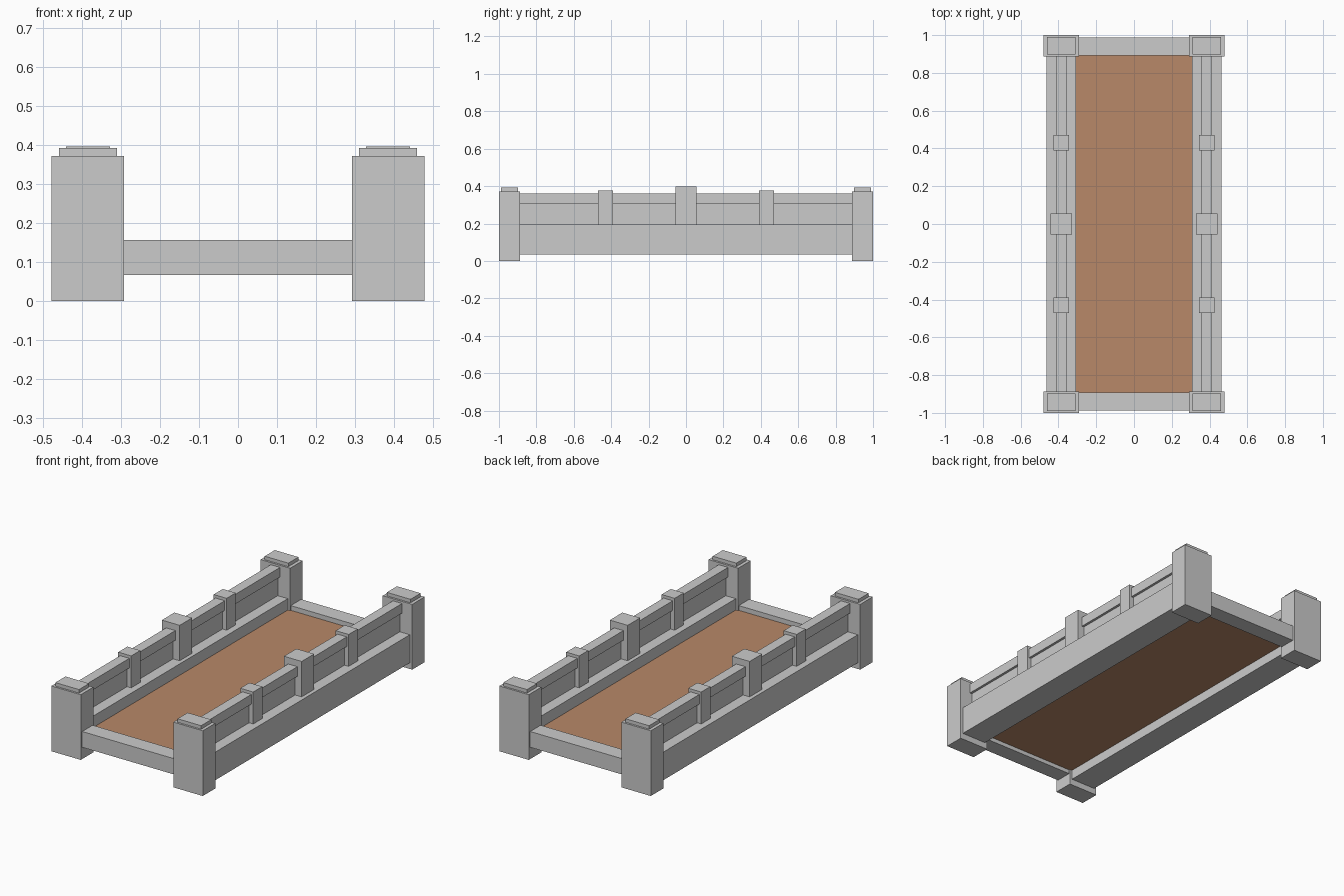
import bpy

if "Cube" in bpy.data.objects:
    bpy.data.objects.remove(bpy.data.objects["Cube"])


def box(name, x, y, z, mat=None):
    """Box from (min, max) ranges on each axis."""
    lo, hi = zip(x, y, z)
    verts = [((lo, hi)[i][0], (lo, hi)[j][1], (lo, hi)[k][2])
             for i in (0, 1) for j in (0, 1) for k in (0, 1)]
    faces = [(0, 1, 3, 2), (4, 6, 7, 5), (0, 4, 5, 1),
             (2, 3, 7, 6), (0, 2, 6, 4), (1, 5, 7, 3)]
    mesh = bpy.data.meshes.new(name)
    mesh.from_pydata(verts, [], faces)
    mesh.update()
    ob = bpy.data.objects.new(name, mesh)
    bpy.context.collection.objects.link(ob)
    if mat:
        mesh.materials.append(mat)
    return ob


def mirrored(s, a, b):
    """Range a..b, flipped to the negative side when s is -1."""
    return (a, b) if s > 0 else (-b, -a)


wood = bpy.data.materials.new("deck_wood")
wood.diffuse_color = (0.48, 0.25, 0.14, 1)
wood.use_nodes = True
wood.node_tree.nodes["Principled BSDF"].inputs["Base Color"].default_value = wood.diffuse_color

# Deck between the beams
box("deck", (-0.308, 0.308), (-0.895, 0.895), (0.09, 0.13), wood)

for s, side in ((-1, "left"), (1, "right")):
    # Long side beam with a parapet panel and an overhanging rail
    box(f"{side}_beam", mirrored(s, 0.307, 0.463), (-0.89, 0.89), (0.035, 0.195))
    box(f"{side}_panel", mirrored(s, 0.37, 0.40), (-0.89, 0.89), (0.19, 0.31))
    box(f"{side}_rail", mirrored(s, 0.356, 0.414), (-0.89, 0.89), (0.305, 0.36))

    # Parapet posts: a tall middle one and two small ones
    for label, y, h, top in (("front", -0.43, 0.041, 0.377),
                             ("middle", 0.0, 0.056, 0.397),
                             ("back", 0.43, 0.041, 0.377)):
        box(f"{side}_{label}_small_post", (s * 0.385 - h, s * 0.385 + h),
            (y - h, y + h), (0.19, top))

    # Corner posts with caps
    for t, end in ((-1, "front"), (1, "back")):
        box(f"{side}_{end}_corner_post", mirrored(s, 0.292, 0.478),
            mirrored(t, 0.887, 1.0), (0, 0.372))
        box(f"{side}_{end}_post_cap", mirrored(s, 0.311, 0.46),
            mirrored(t, 0.898, 0.989), (0.37, 0.392))

# Cross beams at both ends
for t, end in ((-1, "front"), (1, "back")):
    box(f"{end}_cross_beam", (-0.30, 0.30), mirrored(t, 0.893, 0.987), (0.067, 0.157))
